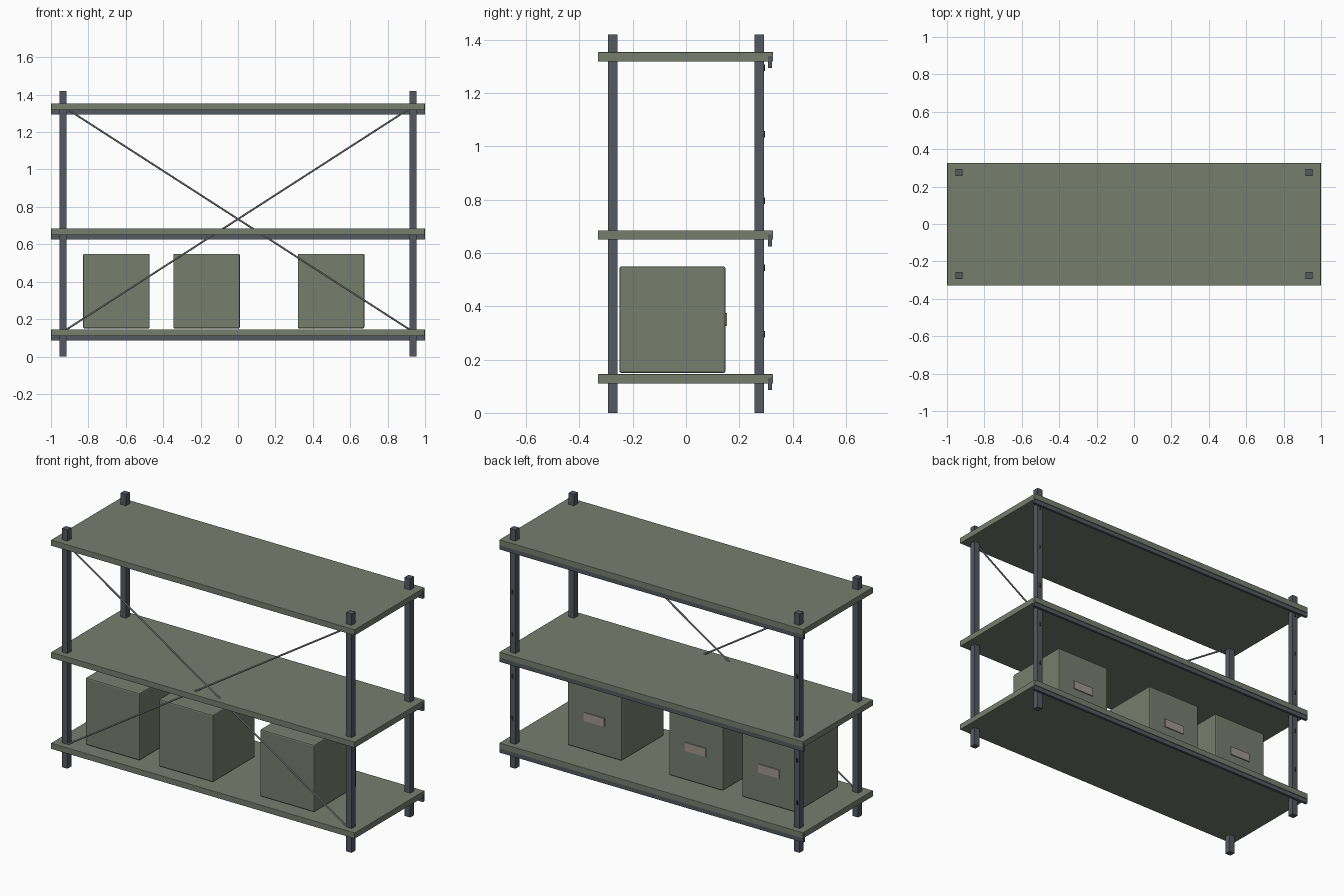
import bpy
from mathutils import Vector

if "Cube" in bpy.data.objects:
    bpy.data.objects.remove(bpy.data.objects["Cube"])


def material(name, rgb):
    m = bpy.data.materials.new(name)
    m.diffuse_color = (*rgb, 1)
    m.use_nodes = True
    m.node_tree.nodes["Principled BSDF"].inputs["Base Color"].default_value = m.diffuse_color
    return m


GREEN = material("sage_green", (0.18, 0.21, 0.155))
STEEL = material("slate_steel", (0.085, 0.1, 0.12))
WIRE = material("brace_grey", (0.35, 0.36, 0.37))
DARK = material("slot_dark", (0.015, 0.017, 0.02))
TAN = material("label_tan", (0.36, 0.31, 0.26))


def box(name, lo, hi, mat, bevel=0):
    lo, hi = Vector(lo), Vector(hi)
    bpy.ops.mesh.primitive_cube_add(size=1, location=(lo + hi) / 2)
    ob = bpy.context.object
    ob.name = name
    ob.scale = hi - lo
    bpy.ops.object.transform_apply(location=False, rotation=False, scale=True)
    ob.data.materials.append(mat)
    if bevel:
        mod = ob.modifiers.new("bevel", 'BEVEL')
        mod.width = bevel
        mod.segments = 2
    return ob


def rod(name, a, b, radius, mat):
    a, b = Vector(a), Vector(b)
    bpy.ops.mesh.primitive_cylinder_add(vertices=10, radius=radius, depth=(b - a).length,
                                        location=(a + b) / 2)
    ob = bpy.context.object
    ob.name = name
    ob.rotation_euler = (b - a).to_track_quat('Z', 'Y').to_euler()
    ob.data.materials.append(mat)
    bpy.ops.object.shade_smooth_by_angle()


PX, PY, H = 0.935, 0.275, 0.0185

# corner posts, with adjustment slots on the rear pair
for sx, side in ((-1, "left"), (1, "right")):
    for sy, end in ((-1, "front"), (1, "back")):
        x, y = sx * PX, sy * PY
        box(f"{end}_{side}_post", (x - H, y - H, 0), (x + H, y + H, 1.42), STEEL, 0.001)
    for i in range(5):
        z = 0.295 + 0.25 * i
        box(f"{side}_post_slot", (x - 0.006, PY + H - 0.004, z - 0.012),
            (x + 0.006, PY + H + 0.002, z + 0.012), DARK)

# shelves, each with a rear lip hanging below
for name, top in (("lower", 0.145), ("middle", 0.685), ("upper", 1.353)):
    box(f"{name}_shelf", (-0.999, -0.33, top - 0.035), (0.999, 0.327, top), GREEN, 0.002)
    box(f"{name}_shelf_lip", (-1, 0.308, top - 0.06), (1, 0.323, top - 0.015), STEEL)

# crossed front braces
for s, side in ((-1, "left"), (1, "right")):
    rod(f"{side}_brace", (s * PX, -0.287, 0.133), (-s * PX, -0.287, 1.337), 0.005, WIRE)

# storage boxes with rear labels
for x in (-0.65, -0.168, 0.498):
    b = box("storage_box", (x - 0.178, -0.25, 0.15), (x + 0.178, 0.148, 0.549), GREEN, 0.007)
    box("box_label", (x - 0.068, 0.147, 0.325), (x + 0.068, 0.154, 0.375), TAN)
